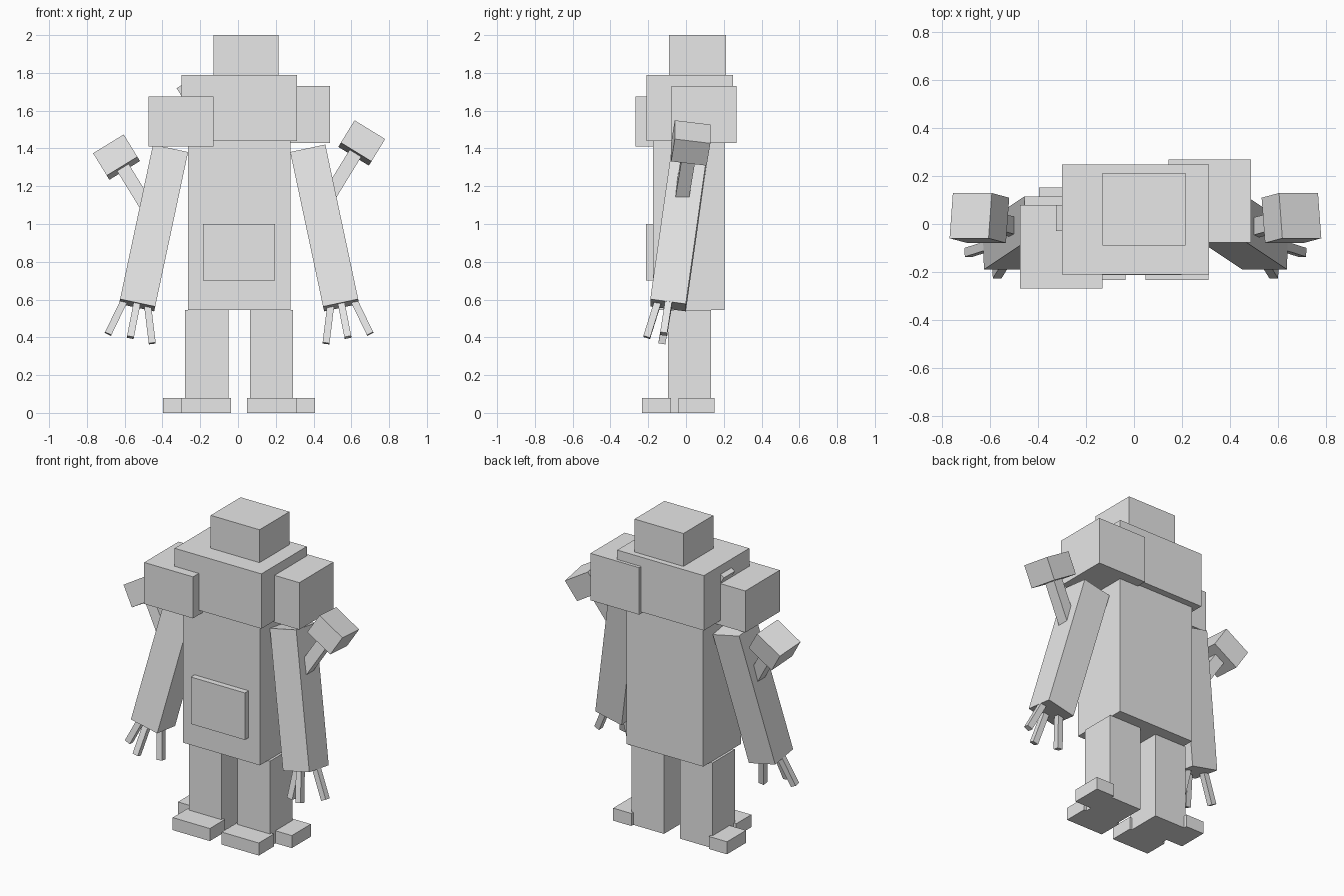
import bpy
import math
from mathutils import Vector, Euler, Matrix

if "Cube" in bpy.data.objects:
    bpy.data.objects.remove(bpy.data.objects["Cube"])

grey = bpy.data.materials.new("plain_grey")
grey.diffuse_color = (0.8, 0.8, 0.8, 1.0)
grey.use_nodes = True
grey.node_tree.nodes["Principled BSDF"].inputs["Base Color"].default_value = grey.diffuse_color

MID = 0.006  # x of the mirror plane of the body


def block(name, center, size, rot=(0, 0, 0)):
    bpy.ops.mesh.primitive_cube_add(size=1)
    ob = bpy.context.object
    ob.name = name
    ob.data.transform(Matrix.LocRotScale(Vector(center), Euler(rot), Vector(size)))
    ob.data.materials.append(grey)
    return ob


def box(name, x, y, z):
    """Upright box from its extents on each axis."""
    ends = (x, y, z)
    return block(name, [(a + b) / 2 for a, b in ends], [abs(b - a) for a, b in ends])


def bar(name, base, tip, width):
    """Square bar running from base to tip."""
    base, tip = Vector(base), Vector(tip)
    u = (tip - base).normalized()
    rot = (-math.asin(u.y), math.atan2(u.x, u.z), 0)
    return block(name, (base + tip) / 2, (width, width, (tip - base).length), rot)


# head and body
box("head", (-0.13, 0.215), (-0.09, 0.212), (1.79, 2.0))
box("chest", (-0.30, 0.312), (-0.21, 0.248), (1.44, 1.79))
box("torso", (-0.265, 0.277), (-0.175, 0.205), (0.545, 1.44))
box("belly_panel", (-0.185, 0.197), (-0.212, -0.17), (0.70, 1.0))

# shoulders sit at different heights and depths
box("left_shoulder", (-0.475, -0.13), (-0.268, 0.08), (1.41, 1.675))
box("right_shoulder", (0.143, 0.487), (-0.077, 0.268), (1.43, 1.73))

# small tilted peg beside the chest
block("shoulder_peg", (-0.23, 0.025, 1.66), (0.1, 0.11, 0.2), (0, math.radians(-31.5), 0))

for side, s, lift in (("right", 1, 0.075), ("left", -1, 0.0)):
    def p(x, y, z):
        return Vector((MID + s * (x - MID), y, z))

    def span(a, b):
        return (MID + s * (a - MID), MID + s * (b - MID))

    # leg with a toe block and an outer heel block
    box(side + "_leg", span(0.063, 0.292), (-0.095, 0.132), (0, 0.545))
    box(side + "_toe", span(0.048, 0.31), (-0.233, -0.08), (0, 0.08))
    box(side + "_heel", span(0.28, 0.408), (-0.04, 0.152), (0, 0.08))

    # arm
    bar(side + "_arm", p(0.546, -0.095, 0.57), p(0.372, 0.021, 1.388), 0.19)

    # hammer on the outside of the arm
    up = Vector((s * 0.517, 0.139, 0.844))
    c = p(0.655, 0.025, 1.354 + lift)
    bar(side + "_hammer_handle", c - up * 0.36, c, 0.072)
    bar(side + "_hammer_head", c - up * 0.07, c + up * 0.07, 0.19)

    # fingers
    bar(side + "_outer_finger", p(0.612, -0.09, 0.60), p(0.70, -0.118, 0.418), 0.037)
    bar(side + "_middle_finger", p(0.543, -0.145, 0.60), p(0.582, -0.208, 0.40), 0.037)
    bar(side + "_inner_finger", p(0.492, -0.09, 0.58), p(0.466, -0.128, 0.368), 0.037)
